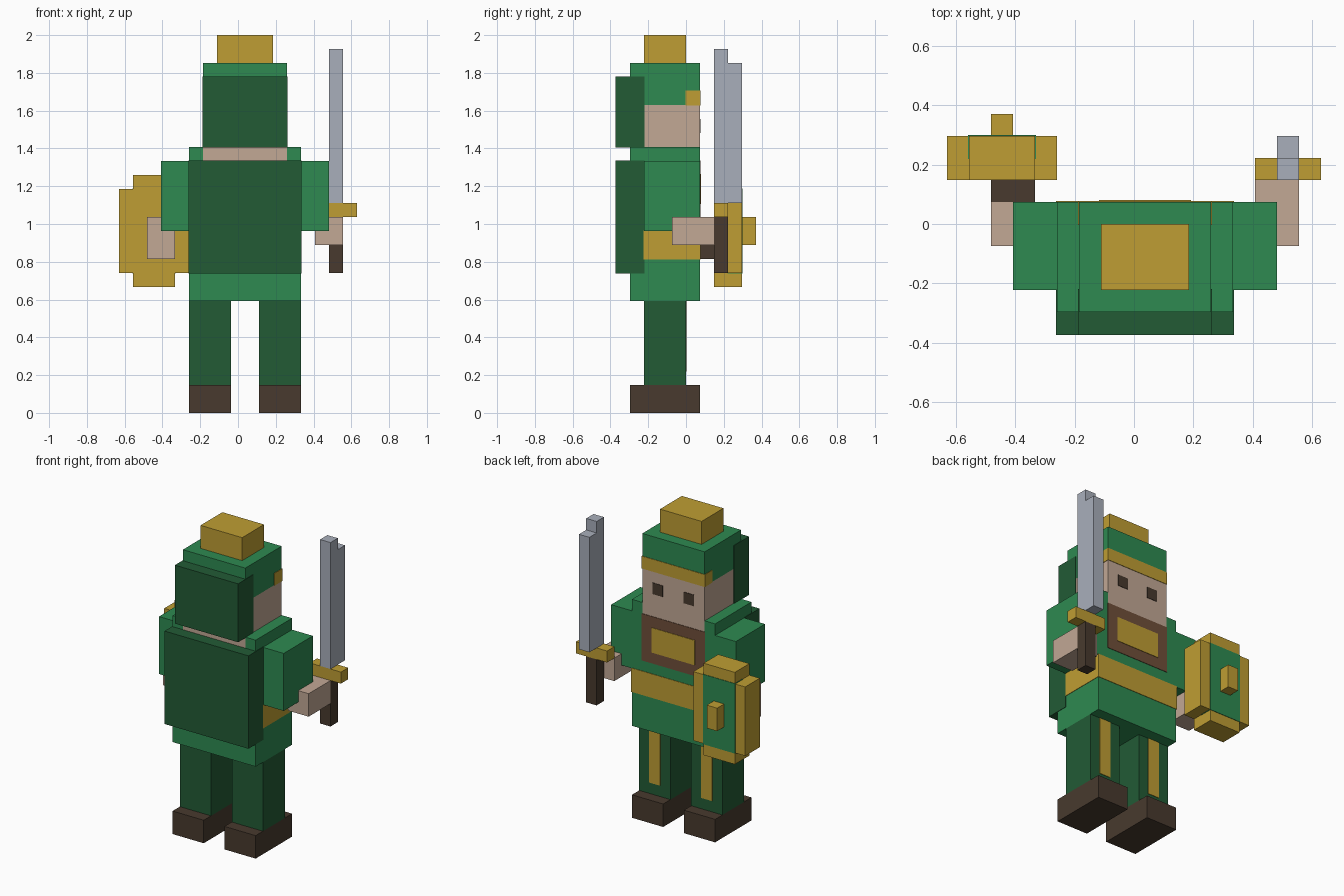
import bpy
import bmesh

old = bpy.data.objects.get("Cube")
if old:
    bpy.data.objects.remove(old, do_unlink=True)

UNIT = 2 / 27        # size of one block
SHIFT = 0.5          # body centre line, in blocks
SKIM = 0.003         # how far painted panels stand proud


def linear(c):
    c /= 255
    return c / 12.92 if c <= 0.04045 else ((c + 0.055) / 1.055) ** 2.4


def material(name, *rgb):
    mat = bpy.data.materials.new(name)
    colour = [linear(c) for c in rgb] + [1]
    mat.use_nodes = True
    mat.diffuse_color = colour
    shader = next(n for n in mat.node_tree.nodes if n.type == "BSDF_PRINCIPLED")
    shader.inputs["Base Color"].default_value = colour
    return mat


green = material("tunic green", 46, 138, 81)
dark_green = material("cape dark green", 34, 91, 53)
gold = material("gold", 191, 158, 51)
skin = material("skin", 194, 168, 149)
dark_brown = material("dark leather", 72, 58, 46)
brown = material("brown leather", 112, 79, 58)
steel = material("steel", 169, 175, 187)


def box(name, mat, x, y, z, swell=0.0):
    """Axis-aligned block from (low, high) ranges given in blocks."""
    bm = bmesh.new()
    bmesh.ops.create_cube(bm, size=1)
    ranges = [[v + SHIFT for v in x], y, z]
    for vert in bm.verts:
        for axis, (low, high) in enumerate(ranges):
            vert.co[axis] = (high * UNIT + swell if vert.co[axis] > 0
                             else low * UNIT - swell)
    mesh = bpy.data.meshes.new(name)
    bm.to_mesh(mesh)
    bm.free()
    mesh.materials.append(mat)
    obj = bpy.data.objects.new(name, mesh)
    bpy.context.collection.objects.link(obj)
    return obj


def pair(name, mat, x, y, z, swell=0.0):
    """The same block on both sides of the body."""
    box("left_" + name, mat, x, y, z, swell)
    box("right_" + name, mat, (-x[1], -x[0]), y, z, swell)


# Legs
pair("boot", dark_brown, (1, 4), (-4, 1), (0, 2))
pair("leg", dark_green, (1, 4), (-3, 0), (2, 8))
pair("leg_stripe", gold, (2, 3), (-1, 0), (3, 8), SKIM)

# Torso and clothing
box("torso", green, (-4, 4), (-4, 1), (8, 18))
pair("shoulder_strap", green, (3, 4), (-4, 1), (18, 19))
box("belt", gold, (-4, 4), (-3, 1), (11, 13), SKIM)
box("chest_panel", brown, (-3, 3), (0, 1), (14, 18), SKIM)
box("chest_badge", gold, (-2, 2), (0, 1), (15, 17), 2 * SKIM)
box("cape", dark_green, (-4, 4), (-5, -3), (10, 18), SKIM)

# Head
box("head", skin, (-3, 3), (-4, 1), (18, 22))
box("cap", green, (-3, 3), (-4, 1), (22, 25))
box("headband", gold, (-3, 3), (0, 1), (22, 23), SKIM)
box("hood", dark_green, (-3, 3), (-5, -3), (19, 24), SKIM)
box("hat_top", gold, (-2, 2), (-3, 0), (25, 27))
pair("eye", dark_brown, (1.05, 1.95), (0, 1), (20.05, 20.95), SKIM)

# Arms
pair("sleeve", green, (4, 6), (-3, 1), (13, 18))
box("sword_hand", skin, (5, 7), (-1, 2), (12, 14))
box("shield_hand", skin, (-7, -5), (-1, 1), (11, 14))

# Sword
box("sword_handle", dark_brown, (6, 7), (2, 3), (10, 14))
box("sword_guard", gold, (5, 8), (2, 3), (14, 15))
box("blade_back", steel, (6, 7), (2, 3), (15, 26))
box("blade_edge", steel, (6, 7), (3, 4), (15, 25))

# Shield
box("shield_strap", dark_brown, (-7, -5), (1, 2), (11, 14))
box("shield_middle", gold, (-8, -5), (2, 4), (9, 17))
for side, x in (("inner", (-5, -4)), ("outer", (-9, -8))):
    box("shield_" + side + "_rim", gold, x, (2, 4), (10, 16))
box("shield_panel", green, (-8, -5), (3, 4), (10, 16), SKIM)
box("shield_boss", gold, (-7, -6), (4, 5), (12, 14))
